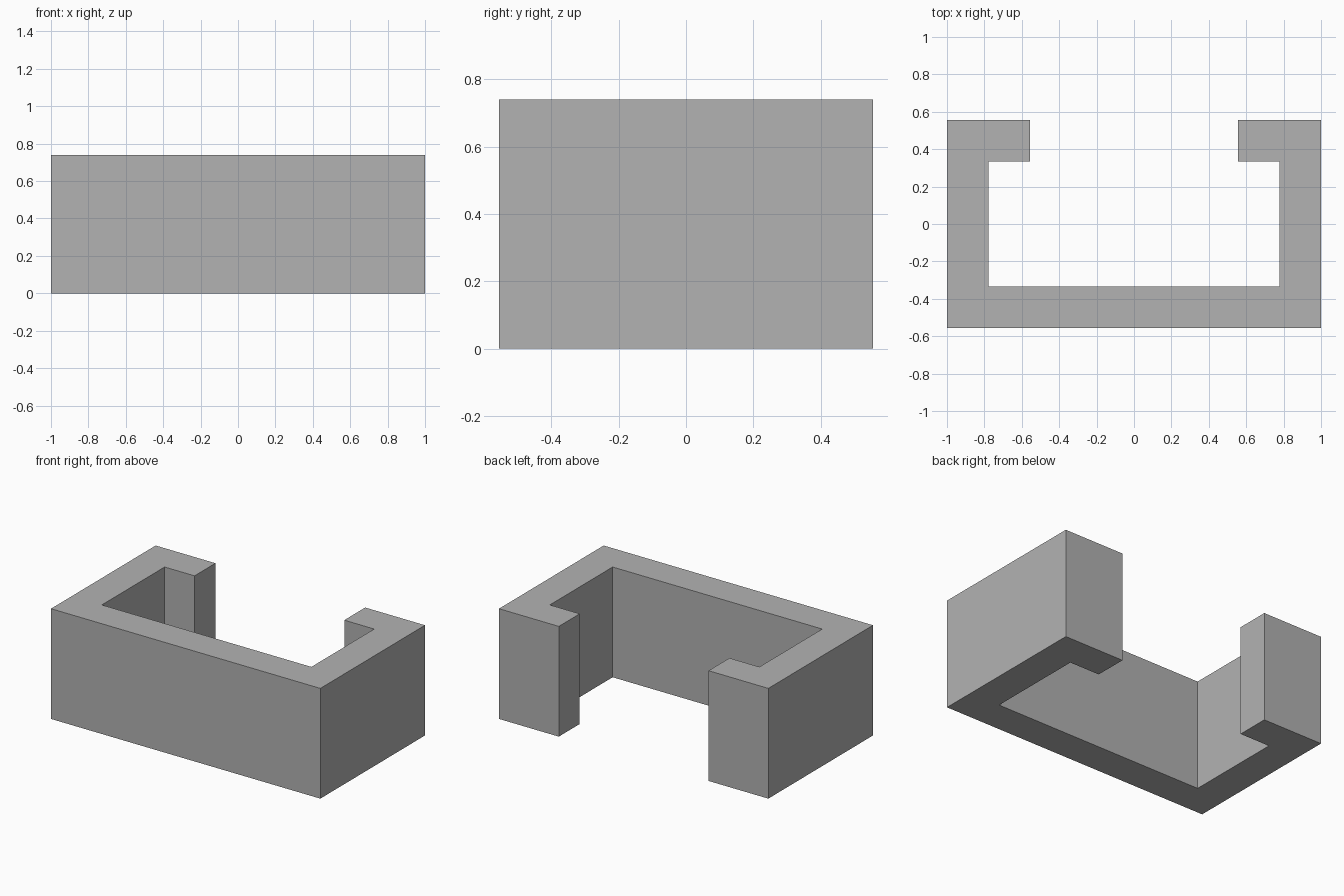
import bpy
import bmesh

cube = bpy.data.objects.get("Cube")
if cube:
    bpy.data.objects.remove(cube, do_unlink=True)

HALF_W, HALF_D, HEIGHT = 1.0, 0.555, 0.74
WALL = 0.222

# Plain grey material
grey = bpy.data.materials.new("plain grey")
grey.use_nodes = True
colour = (0.448, 0.448, 0.448, 1.0)
grey.diffuse_color = colour
grey.node_tree.nodes["Principled BSDF"].inputs["Base Color"].default_value = colour

# Half of the channel outline: front wall, side wall and inward back lip
half = [
    (HALF_W, -HALF_D),
    (HALF_W, HALF_D),
    (HALF_W - 2 * WALL, HALF_D),
    (HALF_W - 2 * WALL, HALF_D - WALL),
    (HALF_W - WALL, HALF_D - WALL),
    (HALF_W - WALL, WALL - HALF_D),
]
outline = half + [(-x, y) for x, y in reversed(half)]

# Extrude the mirrored outline straight up
bm = bmesh.new()
base = bm.faces.new([bm.verts.new((x, y, 0)) for x, y in outline])
result = bmesh.ops.extrude_face_region(bm, geom=[base], use_keep_orig=True)
top_verts = [g for g in result["geom"] if isinstance(g, bmesh.types.BMVert)]
bmesh.ops.translate(bm, verts=top_verts, vec=(0, 0, HEIGHT))
bmesh.ops.recalc_face_normals(bm, faces=bm.faces)

mesh = bpy.data.meshes.new("lipped_channel")
bm.to_mesh(mesh)
bm.free()
mesh.materials.append(grey)
channel = bpy.data.objects.new("lipped_channel", mesh)
bpy.context.collection.objects.link(channel)
